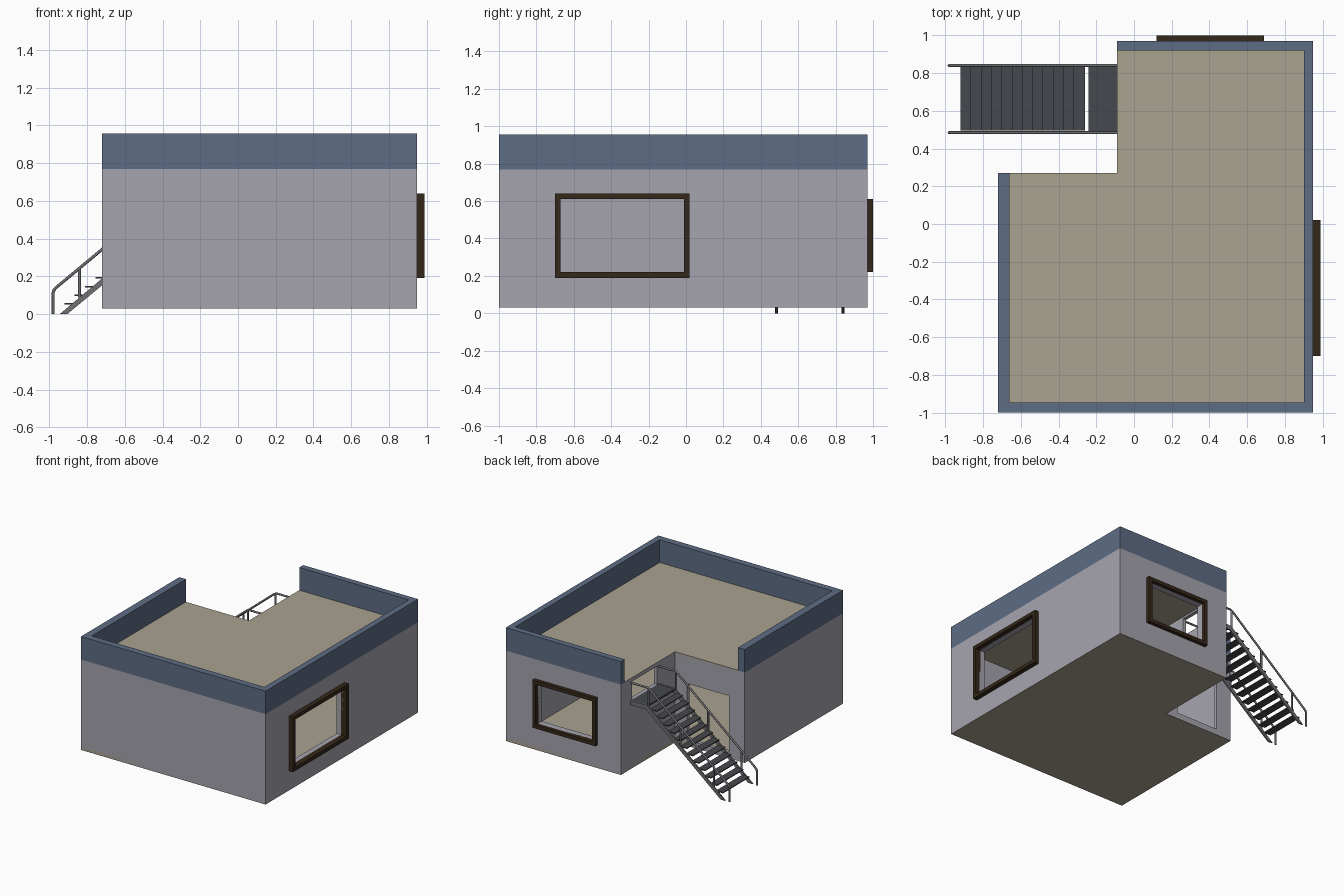
import bpy, bmesh
from mathutils import Vector

if "Cube" in bpy.data.objects:
    bpy.data.objects.remove(bpy.data.objects["Cube"])


def mat(name, r, g, b):
    m = bpy.data.materials.new(name)
    m.diffuse_color = (r, g, b, 1)
    m.use_nodes = True
    m.node_tree.nodes["Principled BSDF"].inputs["Base Color"].default_value = m.diffuse_color
    return m


WALL = mat("wall_grey", .38, .37, .42)
BLUE = mat("parapet_blue", .11, .15, .23)
TAN = mat("tan", .40, .36, .28)
BROWN = mat("dark_brown", .035, .02, .01)
STEEL = mat("steel", .16, .16, .17)
DARK = mat("dark_steel", .06, .065, .075)


def finish(name, bm, m=None):
    bmesh.ops.recalc_face_normals(bm, faces=bm.faces)
    me = bpy.data.meshes.new(name)
    bm.to_mesh(me)
    bm.free()
    ob = bpy.data.objects.new(name, me)
    bpy.context.collection.objects.link(ob)
    if m:
        me.materials.append(m)
    return ob


def add_box(bm, lo, hi):
    lo, hi = Vector(lo), Vector(hi)
    vs = bmesh.ops.create_cube(bm, size=1)["verts"]
    for v in vs:
        v.co = (lo + hi) / 2 + v.co * (hi - lo)


def box(name, lo, hi, m=None):
    bm = bmesh.new()
    add_box(bm, lo, hi)
    return finish(name, bm, m)


def extrude(bm, faces, vec):
    geo = bmesh.ops.extrude_face_region(bm, geom=faces)["geom"]
    bmesh.ops.translate(bm, vec=vec, verts=[g for g in geo if isinstance(g, bmesh.types.BMVert)])


def prism(name, pts, vec, m):
    bm = bmesh.new()
    extrude(bm, [bm.faces.new([bm.verts.new(p) for p in pts])], vec)
    return finish(name, bm, m)


def strip(name, outer, inner, z0, z1, m, closed):
    # band between two matching plan outlines, raised to a height
    bm = bmesh.new()
    a = [bm.verts.new((x, y, z0)) for x, y in outer]
    b = [bm.verts.new((x, y, z0)) for x, y in inner]
    n = len(a)
    faces = []
    for i in range(n if closed else n - 1):
        j = (i + 1) % n
        faces.append(bm.faces.new((a[i], a[j], b[j], b[i])))
    extrude(bm, faces, (0, 0, z1 - z0))
    return finish(name, bm, m)


# L-shaped plan
OUT = [(-.09, .27), (-.72, .27), (-.72, -1), (.95, -1), (.95, .97), (-.09, .97)]
INN = [(-.06, .24), (-.66, .24), (-.66, -.945), (.90, -.945), (.90, .92), (-.06, .92)]
PAR = [(-.66, .27), (-.66, -.945), (.90, -.945), (.90, .92), (-.09, .92)]

walls = strip("walls", OUT, INN, .032, .769, WALL, True)
strip("parapet", OUT[1:], PAR, .769, .957, BLUE, False)
prism("floor", [(x, y, .03) for x, y in OUT], (0, 0, .025), TAN)
prism("roof", [(x, y, .755) for x, y in [OUT[0]] + PAR], (0, 0, .016), TAN)

# Window, doorway and landing openings
openings = [((.85, -.67, .22), (1, -.01, .61)),
            ((.15, .85, .25), (.66, 1, .58)),
            ((-.58, .2, .08), (-.2, .3, .54)),
            ((-.15, .50, .59), (0, .825, .74))]
for i, (lo, hi) in enumerate(openings):
    cut = box(f"opening_cutter_{i}", lo, hi)
    cut.hide_render = True
    cut.hide_set(True)
    mod = walls.modifiers.new("opening", "BOOLEAN")
    mod.object = cut
    mod.operation = "DIFFERENCE"
    mod.solver = "EXACT"


def window_frame(name, axis, w0, w1, u0, u1, z0, z1, t=.03):
    # axis is the wall normal: 0 for x, 1 for y
    bm = bmesh.new()
    for a, b, c, d in ((u0, u0 + t, z0, z1), (u1 - t, u1, z0, z1),
                       (u0 + t, u1 - t, z0, z0 + t), (u0 + t, u1 - t, z1 - t, z1)):
        if axis == 0:
            add_box(bm, (w0, a, c), (w1, b, d))
        else:
            add_box(bm, (a, w0, c), (b, w1, d))
    finish(name, bm, BROWN)


window_frame("right_window_frame", 0, .94, .988, -.70, .02, .19, .64)
window_frame("back_window_frame", 1, .96, 1.0, .12, .69, .22, .61)

# Stair treads and landing
bm = bmesh.new()
for i in range(12):
    x, z = -.92 + .0545 * i, .05 + .046 * i
    add_box(bm, (x, .495, z), (x + .062, .835, z + .008))
finish("stair_treads", bm, DARK)
box("landing", (-.24, .49, .575), (-.09, .84, .59), DARK)


def tube(name, paths, r):
    cu = bpy.data.curves.new(name, "CURVE")
    cu.dimensions = "3D"
    cu.bevel_depth = r
    cu.bevel_resolution = 2
    cu.use_fill_caps = True
    for pts in paths:
        s = cu.splines.new("POLY")
        s.points.add(len(pts) - 1)
        for p, q in zip(s.points, pts):
            p.co = (*q, 1)
    cu.materials.append(STEEL)
    bpy.context.collection.objects.link(bpy.data.objects.new(name, cu))


# Stringers and handrails on both sides
for side, y in (("near", .484), ("far", .84)):
    prof = [(-.945, 0), (-.905, 0), (-.232, .555), (-.09, .555), (-.09, .592), (-.24, .592)]
    prism(f"{side}_stringer", [(x, y - .006, z) for x, z in prof], (0, .012, 0), STEEL)
    rail = [(-.98, 0), (-.98, .115), (-.975, .128), (-.965, .14),
            (-.26, .725), (-.24, .735), (-.09, .735)]
    posts = [[(x, y, .84 * (x + .945)), (x, y, .14 + .83 * (x + .965))] for x in (-.84, -.54, -.25)]
    tube(f"{side}_handrail", [[(x, y, z) for x, z in rail]] + posts, .008)
